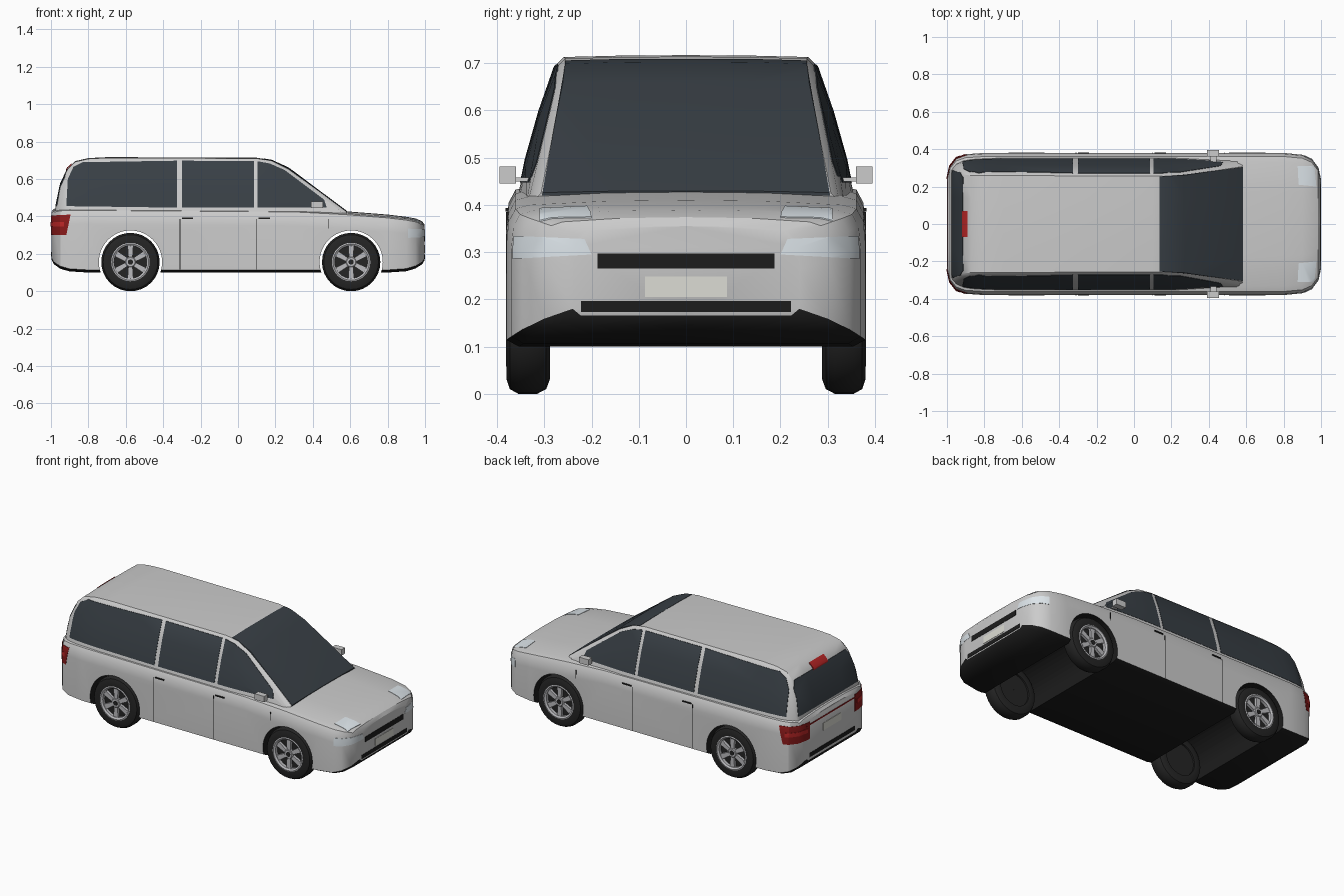
import bpy, bmesh
from math import radians, pi, sin, cos

if "Cube" in bpy.data.objects:
    bpy.data.objects.remove(bpy.data.objects["Cube"])


def material(name, *rgb):
    m = bpy.data.materials.new(name)
    m.use_nodes = True
    m.diffuse_color = (*rgb, 1)
    m.node_tree.nodes["Principled BSDF"].inputs["Base Color"].default_value = (*rgb, 1)
    return m


PAINT = material("paint", .72, .72, .72)
BLACK = material("black_trim", .012, .012, .012)
GLASS = material("tinted_glass", .04, .05, .06)
RUBBER = material("rubber", .018, .018, .018)
ALLOY = material("alloy", .5, .5, .52)
LAMP = material("clear_lamp", .72, .78, .82)
RED = material("red_lamp", .25, .01, .01)
BRIGHT_RED = material("bright_red_lamp", .5, .02, .02)
PLATE = material("plate", .72, .72, .66)


def make(name, bm, mats, smooth=True):
    bmesh.ops.recalc_face_normals(bm, faces=bm.faces)
    me = bpy.data.meshes.new(name)
    bm.to_mesh(me)
    bm.free()
    for m in mats:
        me.materials.append(m)
    ob = bpy.data.objects.new(name, me)
    bpy.context.collection.objects.link(ob)
    if smooth:
        activate(ob)
        bpy.ops.object.shade_smooth_by_angle(angle=radians(32))
    return ob


def activate(ob):
    bpy.ops.object.select_all(action='DESELECT')
    ob.select_set(True)
    bpy.context.view_layer.objects.active = ob


def apply_mods(ob):
    activate(ob)
    for mod in list(ob.modifiers):
        bpy.ops.object.modifier_apply(modifier=mod.name)


def cut(ob, tool, operation):
    mod = ob.modifiers.new("cut", 'BOOLEAN')
    mod.operation, mod.object, mod.solver = operation, tool, 'EXACT'
    apply_mods(ob)
    bpy.data.objects.remove(tool)


def mirror(ob):
    mod = ob.modifiers.new("mirror", 'MIRROR')
    mod.use_axis = (False, True, False)
    apply_mods(ob)


def loft(name, stations, half_profile, mats, dark_strips=0):
    """Skin symmetric cross-sections placed along x."""
    bm = bmesh.new()
    rings = []
    for x, *shape in stations:
        half = half_profile(*shape)
        ring = half + [(-y, z) for y, z in half[-2:0:-1]]
        rings.append([bm.verts.new((x, y, z)) for y, z in ring])
    n = len(rings[0])
    for a, b in zip(rings, rings[1:]):
        for i in range(n):
            f = bm.faces.new((a[i], a[(i + 1) % n], b[(i + 1) % n], b[i]))
            f.material_index = int(i < dark_strips or i >= n - dark_strips)
    bm.faces.new(rings[0])
    bm.faces.new(rings[-1])
    return make(name, bm, mats)


def prism(name, outline, axis, lo, hi, mats):
    place = {'x': lambda u, v, d: (d, u, v), 'y': lambda u, v, d: (u, d, v),
             'z': lambda u, v, d: (u, v, d)}[axis]
    bm = bmesh.new()
    a, b = [[bm.verts.new(place(u, v, d)) for u, v in outline] for d in (lo, hi)]
    bm.faces.new(a)
    bm.faces.new(b)
    for i in range(len(a)):
        j = (i + 1) % len(a)
        bm.faces.new((a[i], a[j], b[j], b[i]))
    return make(name, bm, mats, False)


def box(name, x, y, z, mat, both_sides=False):
    ob = prism(name, [(x[0], z[0]), (x[1], z[0]), (x[1], z[1]), (x[0], z[1])], 'y', *y, [mat])
    if both_sides:
        mirror(ob)
    return ob


def inlay(name, source, outline, axis, lo, hi, mat, both_sides=False, raise_by=.002):
    """Panel that follows the surface of source inside an outline."""
    bm = bmesh.new()
    bm.from_mesh(source.data)
    bm.normal_update()
    for v, normal in [(v, v.normal.copy()) for v in bm.verts]:
        v.co += normal * raise_by
    for f in bm.faces:
        f.material_index = 0
    ob = make(name, bm, [mat])
    cut(ob, prism("cutter", outline, axis, lo, hi, [mat]), 'INTERSECT')
    if both_sides:
        mirror(ob)
    return ob


# Lower body: x, half width, underside, shoulder height
def body_half(w, zb, zs):
    return [(0, zb), (.93 * w, zb), (w, zb + .014), (w, zs - .08), (.988 * w, zs - .035),
            (.95 * w, zs - .008), (.87 * w, zs), (.45 * w, zs + .008), (0, zs + .01)]


body = loft("lower_body", [
    (-.998, .25, .17, .415), (-.985, .31, .145, .43), (-.95, .355, .12, .438),
    (-.9, .373, .106, .44), (-.8, .38, .1, .44), (.3, .38, .1, .432), (.57, .38, .1, .418),
    (.8, .38, .1, .4), (.9, .37, .107, .388), (.95, .347, .122, .379),
    (.985, .3, .145, .364), (.998, .24, .166, .345)], body_half, [PAINT, BLACK], 2)


# Cabin: x, base half width, roof half width, roof height
def cabin_half(wb, wt, zt):
    zl = zt - .018
    side = [(wb + (wt - wb) * t + .03 * t * (1 - t), .4 + (zl - .4) * t) for t in (0, .33, .67, 1)]
    return [(0, .4)] + side + [(wt - .018, zt), (wt * .5, zt + .003), (0, zt + .004)]


cabin = loft("cabin", [
    (-.975, .29, .285, .45), (-.95, .325, .285, .57), (-.91, .345, .28, .655),
    (-.87, .352, .278, .692), (-.8, .357, .277, .708), (-.7, .36, .277, .713),
    (.1, .36, .274, .71), (.18, .36, .274, .697), (.27, .357, .278, .656),
    (.58, .335, .325, .425)], cabin_half, [PAINT])

# Windows
inlay("rear_side_window", cabin, [(-.918, .455), (-.91, .6), (-.88, .665), (-.83, .69),
      (-.325, .698), (-.325, .447)], 'y', -.5, .5, GLASS)
inlay("middle_side_window", cabin, [(-.3, .447), (-.3, .698), (.085, .696), (.085, .447)],
      'y', -.5, .5, GLASS)
inlay("front_side_window", cabin, [(.105, .447), (.105, .695), (.17, .683), (.25, .648),
      (.46, .49), (.475, .447)], 'y', -.5, .5, GLASS)
inlay("windshield", cabin, [(-.305, .42), (.305, .42), (.254, .709), (-.254, .709)],
      'x', .137, .7, GLASS)
inlay("tailgate_window", cabin, [(-.29, .455), (.29, .455), (.275, .61), (.25, .65),
      (-.25, .65), (-.275, .61)], 'x', -1.1, -.9, GLASS)
inlay("high_brake_light", cabin, [(-.92, -.07), (-.89, -.07), (-.89, .07), (-.92, .07)],
      'z', .62, .8, BRIGHT_RED, raise_by=.005)

# Lamps
inlay("headlight", body, [(.2, .295), (.38, .285), (.38, .335), (.215, .328)],
      'x', .91, 1.1, LAMP, True)
inlay("headlight_top", body, [(.88, .21), (.975, .2), (.965, .31), (.875, .31)],
      'z', .34, .5, LAMP, True)
inlay("taillight", body, [(-1.1, .4), (-.895, .41), (-.918, .3), (-1.1, .3)],
      'y', .22, .5, RED, True)
inlay("taillight_stripe", body, [(-1.1, .345), (-.93, .345), (-.93, .37), (-1.1, .37)],
      'y', .24, .5, BRIGHT_RED, True, .004)

# Wheel arches cut through the lower body
AXLES = {"rear": -.575, "front": .605}
AXLE_Z, RADIUS = .156, .156
for x in AXLES.values():
    circle = [(x + .169 * cos(i * pi / 24), AXLE_Z + .169 * sin(i * pi / 24)) for i in range(48)]
    arch = prism("arch_cutter", circle, 'y', -.6, .6, [PAINT, BLACK])
    for p in arch.data.polygons:
        p.material_index = 1
    cut(body, arch, 'DIFFERENCE')
activate(body)
bpy.ops.object.shade_smooth_by_angle(angle=radians(32))


def lathe(name, profile, x, mat, steps=32):
    """Revolve (radius, y) points about the axle."""
    bm = bmesh.new()
    rings = [[bm.verts.new((x + r * cos(2 * pi * i / steps), y, AXLE_Z + r * sin(2 * pi * i / steps)))
              for i in range(steps)] for r, y in profile]
    for a, b in zip(rings, rings[1:] + rings[:1]):
        for i in range(steps):
            j = (i + 1) % steps
            bm.faces.new((a[i], a[j], b[j], b[i]))
    mirror(make(name, bm, [mat]))


# Wheels
for end, x in AXLES.items():
    lathe(end + "_tyres", [(.1, .29), (.125, .288), (.146, .296), (RADIUS, .315), (RADIUS, .355),
          (.146, .373), (.125, .38), (.1, .378)], x, RUBBER)
    lathe(end + "_wheel_backs", [(.001, .3), (.101, .3), (.101, .355), (.001, .355)], x, RUBBER)
    lathe(end + "_rims", [(.087, .345), (.103, .345), (.103, .379), (.097, .381), (.087, .374)], x, ALLOY)
    lathe(end + "_hubs", [(.001, .35), (.03, .35), (.03, .369), (.024, .374), (.001, .374)], x, ALLOY)
    lathe(end + "_hub_caps", [(.001, .36), (.014, .36), (.014, .377), (.001, .377)], x, RUBBER, 16)
    for k in range(6):
        a = k * pi / 3 + pi / 6
        spoke = [(x + r * cos(a) - s * sin(a), AXLE_Z + r * sin(a) + s * cos(a))
                 for r, s in ((.02, -.011), (.092, -.016), (.092, .016), (.02, .011))]
        mirror(prism(f"{end}_spokes_{k + 1}", spoke, 'y', .352, .371, [ALLOY]))

# Nose and tail details
box("upper_grille", (.98, 1), (-.187, .187), (.265, .297), BLACK)
box("lower_grille", (.98, 1), (-.222, .222), (.173, .197), BLACK)
box("front_plate", (.98, 1), (-.087, .087), (.205, .248), PLATE)
box("rear_bumper_slot", (-1, -.98), (-.222, .222), (.185, .21), BLACK)
box("rear_plate", (-1, -.98), (-.087, .087), (.3, .345), PLATE)
box("tail_strip", (-1, -.98), (-.25, .25), (.382, .39), RED)

# Door seams, handles and mirrors
for label, x, z0 in (("rear_door", -.31, .115), ("front_door", .098, .115), ("fender", .486, .335)):
    box(label + "_seams", (x - .0015, x + .0015), (.37, .381), (z0, .385), BLACK, True)
for label, x in (("rear", -.3), ("front", .11)):
    box(label + "_door_handles", (x, x + .06), (.365, .382), (.386, .393), BLACK, True)
box("mirror_stalks", (.41, .44), (.32, .37), (.45, .458), PAINT, True)
box("mirror_housings", (.39, .455), (.36, .395), (.445, .481), PAINT, True)
